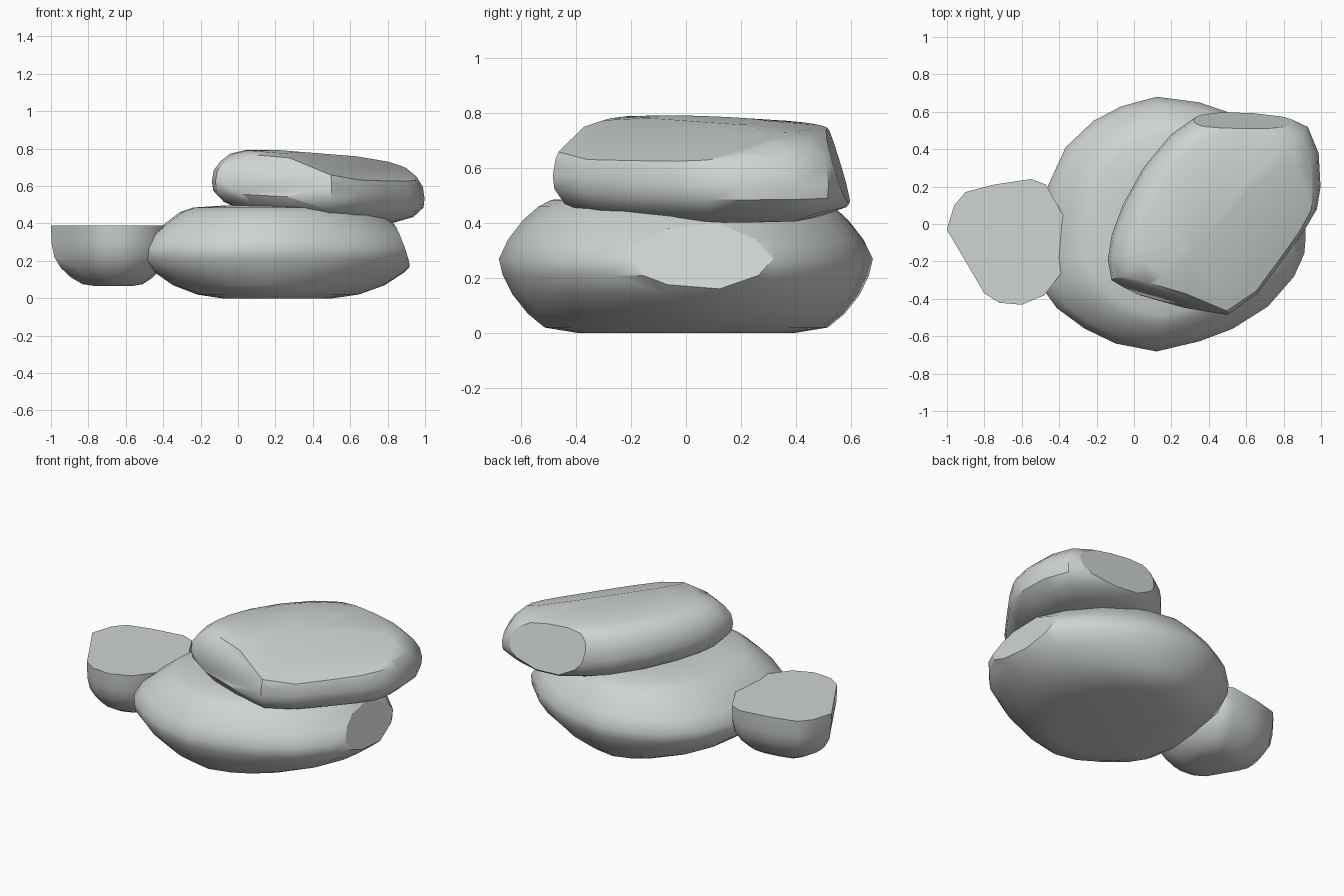
import bpy, bmesh, math
from mathutils import Vector, noise

old = bpy.data.objects.get("Cube")
if old:
    bpy.data.objects.remove(old, do_unlink=True)

grey = bpy.data.materials.new("stone grey")
colour = (0.62, 0.66, 0.63, 1)
grey.diffuse_color = colour
grey.use_nodes = True
grey.node_tree.nodes["Principled BSDF"].inputs["Base Color"].default_value = colour


def stone(name, outline, centre, profile, tilt=0.0, cuts=(), rough=0.008):
    """Loft an outline through (height, x scale, y scale) rings, then slice flat facets."""
    bm = bmesh.new()
    c = Vector(centre)
    rings = []
    for z, sx, sy in profile:
        ring = []
        for p in outline:
            arm = Vector(p) - c
            wobble = 1 + rough * noise.noise(Vector((p[0] * 3, p[1] * 3, z * 6)))
            x = c.x + arm.x * sx * wobble
            y = c.y + arm.y * sy * wobble
            ring.append(bm.verts.new((x, y, z + tilt * (x - c.x))))
        rings.append(ring)
    n = len(outline)
    for low, high in zip(rings, rings[1:]):
        for i in range(n):
            j = (i + 1) % n
            bm.faces.new((low[i], low[j], high[j], high[i]))
    bm.faces.new(rings[0][::-1])
    bm.faces.new(rings[-1])
    bmesh.ops.recalc_face_normals(bm, faces=bm.faces)
    # worn or broken facets: crisp ones keep a hard rim
    for point, normal, crisp in cuts:
        bmesh.ops.bisect_plane(bm, geom=bm.verts[:] + bm.edges[:] + bm.faces[:],
                               plane_co=point, plane_no=normal, clear_outer=True)
        rim = [e for e in bm.edges if e.is_boundary]
        bmesh.ops.holes_fill(bm, edges=rim, sides=0)
        for e in rim:
            e.smooth = not crisp
    bmesh.ops.recalc_face_normals(bm, faces=bm.faces)
    mesh = bpy.data.meshes.new(name)
    bm.to_mesh(mesh)
    bm.free()
    mesh.materials.append(grey)
    obj = bpy.data.objects.new(name, mesh)
    bpy.context.collection.objects.link(obj)
    bpy.ops.object.select_all(action="DESELECT")
    obj.select_set(True)
    bpy.context.view_layer.objects.active = obj
    bpy.ops.object.shade_smooth_by_angle(angle=math.radians(40))


# Large base stone with one broken facet at its left end
stone("base_stone",
      [(-.5, 0), (-.52, -.2), (-.5, -.34), (-.42, -.45), (-.27, -.56), (-.1, -.64),
       (.12, -.68), (.35, -.63), (.53, -.56), (.72, -.44), (.86, -.28), (.96, -.07),
       (.97, .13), (.87, .32), (.7, .49), (.5, .6), (.35, .65), (.12, .68),
       (-.07, .63), (-.22, .55), (-.37, .41), (-.47, .2)],
      (.2, 0),
      [(0, .4, .58), (.02, .58, .76), (.07, .76, .85), (.14, .9, .93),
       (.21, .99, .98), (.27, .99, 1), (.34, .92, .95), (.41, .8, .87),
       (.46, .71, .79), (.485, .61, .72), (.495, .4, .46)],
      cuts=[((.91, .06, .18), (.94, .05, .33), True)])

# Tilted stone resting on top, worn at the front and left, broken at the back
stone("upper_stone",
      [(-.14, -.19), (-.12, -.3), (.03, -.39), (.26, -.45), (.5, -.485), (.66, -.37),
       (.79, -.2), (.91, -.04), (.98, .08), (1, .2), (.99, .38), (.93, .52),
       (.82, .57), (.66, .63), (.48, .64), (.34, .58), (.2, .48), (.05, .3),
       (-.06, .1), (-.12, -.06)],
      (.43, .05),
      [(.42, .42, .46), (.435, .7, .74), (.475, .89, .92), (.53, .99, .99),
       (.58, 1, 1), (.64, .98, .98), (.69, .92, .94), (.735, .83, .87),
       (.76, .69, .74), (.775, .38, .4)],
      tilt=-.08,
      cuts=[((.2, -.405, .61), (-.24, -.91, .34), False),
            ((.6, -.05, .715), (.3, -.2, .93), False),
            ((.55, .54, .65), (.05, .95, .3), True)])

# Small stone at the side with a flat sliced top
stone("small_stone",
      [(-1, -.03), (-.96, .1), (-.9, .17), (-.75, .21), (-.55, .24), (-.47, .21),
       (-.36, .01), (-.38, -.25), (-.48, -.38), (-.6, -.43), (-.72, -.42),
       (-.8, -.37), (-.9, -.2)],
      (-.66, -.08),
      [(.065, .3, .3), (.075, .5, .5), (.11, .68, .68), (.16, .84, .83),
       (.22, .95, .94), (.29, .99, .99), (.39, 1, 1)])
